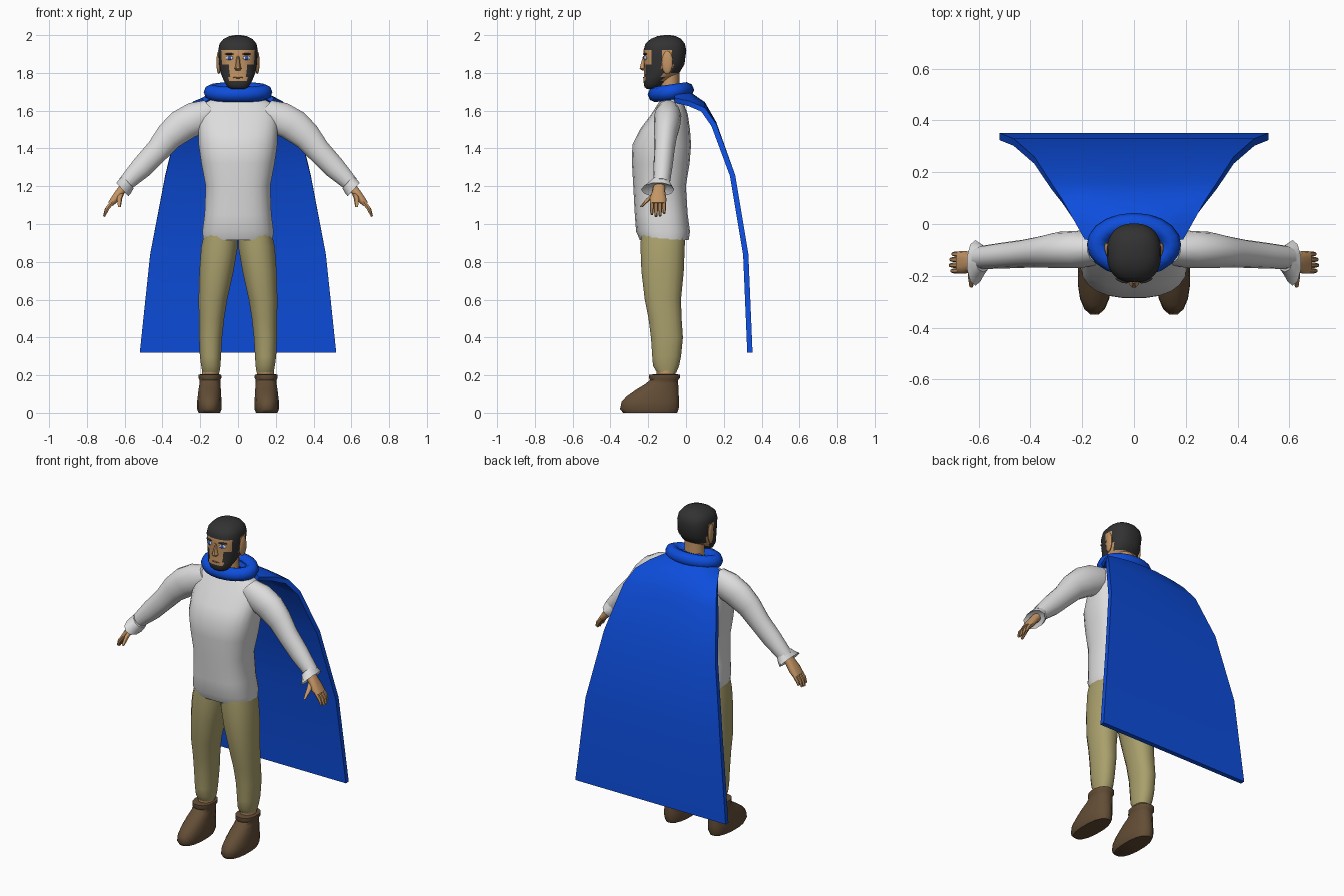
import bpy, bmesh, math
from mathutils import Vector


def material(name, r, g, b):
    m = bpy.data.materials.new(name)
    m.diffuse_color = (r, g, b, 1)
    return m


SKIN = material("skin", 0.55, 0.30, 0.13)
HAIR = material("dark_hair", 0.032, 0.032, 0.032)
SHIRT = material("white_cloth", 0.72, 0.72, 0.72)
PANTS = material("khaki_cloth", 0.40, 0.35, 0.15)
BLUE = material("blue_cloth", 0.004, 0.075, 0.72)
BOOT = material("brown_leather", 0.125, 0.075, 0.037)
WHITE = material("eye_white", 0.75, 0.75, 0.78)
IRIS = material("eye_blue", 0.03, 0.10, 0.55)
LIP = material("lip", 0.30, 0.13, 0.07)


def finish(name, bm, mats, mirror=False, angle=50):
    bmesh.ops.recalc_face_normals(bm, faces=bm.faces)
    me = bpy.data.meshes.new(name)
    bm.to_mesh(me)
    bm.free()
    o = bpy.data.objects.new(name, me)
    bpy.context.collection.objects.link(o)
    for m in mats:
        me.materials.append(m)
    bpy.context.view_layer.objects.active = o
    o.select_set(True)
    bpy.ops.object.shade_smooth_by_angle(angle=math.radians(angle))
    o.select_set(False)
    if mirror:
        o.modifiers.new("mirror", 'MIRROR')
    return o


def bridge(bm, a, b):
    n = len(a)
    return [bm.faces.new((a[j], a[(j + 1) % n], b[(j + 1) % n], b[j])) for j in range(n)]


def loft(name, stations, mat, axis=(0, 0, 1), n=14, power=2.0, mirror=False,
         steps=1, rule=None, cap=True):
    """Skin rings given as (x, y, z, half width across, half depth along y)."""
    full = []
    for s, e in zip(stations, stations[1:]):
        full += [[p + (q - p) * k / steps for p, q in zip(s, e)] for k in range(steps)]
    full.append(stations[-1])
    v = Vector((0, 1, 0))
    u = v.cross(Vector(axis).normalized())
    bm = bmesh.new()
    rings = []
    for x, y, z, a, b in full:
        ring = []
        for j in range(n):
            t = 2 * math.pi * (j + 0.5) / n
            c, s = math.cos(t), math.sin(t)
            c = math.copysign(abs(c) ** (2 / power), c)
            s = math.copysign(abs(s) ** (2 / power), s)
            ring.append(bm.verts.new(Vector((x, y, z)) + u * a * c + v * b * s))
        rings.append(ring)
    for a, b in zip(rings, rings[1:]):
        bridge(bm, a, b)
    if cap:
        bm.faces.new(rings[0])
        bm.faces.new(rings[-1])
    mats = mat if isinstance(mat, list) else [mat]
    if rule:
        for f in bm.faces:
            f.material_index = rule(f.calc_center_median())
    return finish(name, bm, mats, mirror)


def span(z, half, front, back, x=0):
    """Horizontal ring from its front and back limits."""
    return (x, (front + back) / 2, z, half, (back - front) / 2)


def blob(name, loc, size, mat, turn=0, mirror=True):
    bm = bmesh.new()
    bmesh.ops.create_uvsphere(bm, u_segments=14, v_segments=8, radius=1)
    c, s = math.cos(turn), math.sin(turn)
    for p in bm.verts:
        x, y, z = (p.co[i] * size[i] for i in range(3))
        p.co = Vector(loc) + Vector((x * c - y * s, x * s + y * c, z))
    return finish(name, bm, [mat], mirror)


# Shirt body
loft("shirt", [
    span(0.915, 0.185, -0.245, 0.015), span(0.96, 0.19, -0.265, 0.022),
    span(1.05, 0.178, -0.272, 0.01), span(1.2, 0.172, -0.28, 0.0),
    span(1.32, 0.195, -0.287, 0.02), span(1.42, 0.21, -0.285, 0.028),
    span(1.5, 0.212, -0.245, 0.022), span(1.58, 0.215, -0.185, 0.01),
    span(1.635, 0.19, -0.15, -0.01), span(1.675, 0.11, -0.12, -0.03)],
    SHIRT, n=24, power=2.6)

# Sleeves and cuffs
ARM = (0.42, 0, -0.38)
loft("sleeve", [
    (0.13, -0.095, 1.60, 0.075, 0.06), (0.20, -0.097, 1.57, 0.095, 0.072),
    (0.29, -0.10, 1.525, 0.09, 0.07), (0.365, -0.108, 1.465, 0.077, 0.06),
    (0.43, -0.115, 1.385, 0.065, 0.054), (0.51, -0.122, 1.30, 0.06, 0.05),
    (0.60, -0.13, 1.21, 0.042, 0.044)], SHIRT, axis=ARM, mirror=True)
loft("cuff", [
    (0.582, -0.135, 1.222, 0.046, 0.05), (0.598, -0.14, 1.2, 0.05, 0.068),
    (0.612, -0.15, 1.182, 0.05, 0.088), (0.606, -0.145, 1.195, 0.035, 0.05)],
    SHIRT, axis=ARM, n=10, mirror=True)

# Hands
HAND = (0.62, 0, -0.78)
loft("palm", [
    (0.59, -0.14, 1.21, 0.025, 0.03), (0.62, -0.145, 1.175, 0.024, 0.034),
    (0.65, -0.148, 1.135, 0.022, 0.044), (0.675, -0.148, 1.105, 0.016, 0.043)],
    SKIN, axis=HAND, n=10, power=2.6, mirror=True)
for i, (y, reach) in enumerate([(-0.181, 0.85), (-0.159, 1.0), (-0.137, 0.95), (-0.116, 0.75)]):
    loft(f"finger_{i + 1}", [
        (0.67, y, 1.11, 0.012, 0.0105),
        (0.67 + 0.026 * reach, y, 1.11 - 0.033 * reach, 0.012, 0.0105),
        (0.67 + 0.040 * reach, y, 1.11 - 0.070 * reach, 0.007, 0.007)],
        SKIN, axis=HAND, n=6, mirror=True)
loft("thumb", [
    (0.615, -0.15, 1.17, 0.016, 0.02), (0.628, -0.195, 1.135, 0.015, 0.015),
    (0.628, -0.238, 1.09, 0.008, 0.008)], SKIN, n=7, mirror=True)

# Trousers, ankles and boots
loft("trouser_leg", [
    span(0.95, 0.09, -0.24, 0.0, 0.09), span(0.88, 0.098, -0.243, -0.005, 0.098),
    span(0.75, 0.092, -0.238, -0.01, 0.114), span(0.6, 0.077, -0.22, -0.025, 0.133),
    span(0.5, 0.068, -0.2, -0.022, 0.14), span(0.4, 0.062, -0.187, -0.015, 0.145),
    span(0.3, 0.057, -0.18, -0.025, 0.146), span(0.25, 0.052, -0.176, -0.035, 0.144),
    span(0.215, 0.046, -0.155, -0.05, 0.143)], PANTS, n=16, power=2.3, mirror=True)
loft("ankle", [span(0.24, 0.046, -0.155, -0.055, 0.145),
               span(0.17, 0.046, -0.155, -0.055, 0.145)], SKIN, mirror=True)
loft("boot", [
    span(0.0, 0.058, -0.335, -0.045, 0.152), span(0.02, 0.066, -0.352, -0.036, 0.152),
    span(0.06, 0.066, -0.343, -0.034, 0.152), span(0.09, 0.063, -0.315, -0.036, 0.151),
    span(0.125, 0.06, -0.265, -0.038, 0.15), span(0.155, 0.056, -0.215, -0.04, 0.149),
    span(0.175, 0.056, -0.192, -0.04, 0.149), span(0.185, 0.062, -0.197, -0.031, 0.149),
    span(0.203, 0.061, -0.196, -0.031, 0.149), span(0.205, 0.05, -0.175, -0.045, 0.149)],
    BOOT, n=16, power=2.3, mirror=True)

# Neck
loft("neck", [span(1.6, 0.075, -0.14, -0.02), span(1.7, 0.06, -0.135, -0.035),
              span(1.82, 0.06, -0.14, -0.035)], SKIN)


# Head with hair and beard painted by region
def head_colour(c):
    if c.z > 1.92 or (c.y > -0.075 and c.z > 1.80):
        return 1
    sideburn = -0.175 < c.y < -0.12 and c.z > 1.78
    jaw = c.z < 1.845 and abs(c.x) > 0.045 and c.y < -0.12
    chin = c.z < 1.757 and c.y < -0.12
    return 1 if sideburn or jaw or chin else 0


loft("head", [
    span(1.715, 0.035, -0.208, -0.16), span(1.725, 0.055, -0.22, -0.14),
    span(1.757, 0.075, -0.226, -0.105), span(1.80, 0.092, -0.222, -0.035),
    span(1.845, 0.1, -0.222, -0.008), span(1.92, 0.105, -0.225, 0.002),
    span(1.955, 0.098, -0.215, -0.006), span(1.98, 0.077, -0.187, -0.026),
    span(1.995, 0.045, -0.15, -0.055), span(2.0, 0.015, -0.115, -0.085)],
    [SKIN, HAIR], n=36, power=2.4, steps=2, rule=head_colour)
loft("nose", [span(1.812, 0.012, -0.232, -0.2), span(1.822, 0.02, -0.247, -0.2),
              span(1.84, 0.014, -0.243, -0.2), span(1.89, 0.008, -0.228, -0.2)], SKIN, n=8)
blob("ear", (0.102, -0.1, 1.855), (0.012, 0.03, 0.062), SKIN, turn=-0.15)
blob("eye", (0.046, -0.2165, 1.879), (0.021, 0.007, 0.011), WHITE, turn=0.35)
blob("iris", (0.045, -0.2205, 1.879), (0.011, 0.006, 0.0105), IRIS, turn=0.35)
blob("eyebrow", (0.047, -0.2175, 1.9), (0.026, 0.008, 0.005), HAIR, turn=0.35)
blob("mouth", (0, -0.223, 1.775), (0.027, 0.006, 0.004), LIP, mirror=False)

# Cape collar: a soft roll around the neck, lower at the front
bm = bmesh.new()
rings = []
for i in range(20):
    t = 2 * math.pi * i / 20
    out = Vector((math.cos(t), math.sin(t), 0))
    mid = Vector((0.142 * out.x, -0.08 + 0.083 * out.y, 1.698 + 0.012 * out.y))
    rings.append([bm.verts.new(mid + out * 0.04 * math.cos(k * math.pi / 4)
                               + Vector((0, 0, 0.041 * math.sin(k * math.pi / 4))))
                  for k in range(8)])
for i in range(20):
    bridge(bm, rings[i], rings[(i + 1) % 20])
finish("cape_collar", bm, [BLUE])

# Cape: rows of (y, z, half width, droop at the edges)
rows = [(-0.06, 1.738, 0.19, 0.07), (0.02, 1.70, 0.235, 0.05), (0.10, 1.645, 0.28, 0.03),
        (0.16, 1.54, 0.32, 0.01), (0.26, 1.26, 0.385, 0), (0.33, 0.84, 0.465, 0),
        (0.352, 0.32, 0.52, 0)]
bm = bmesh.new()
grid = [[bm.verts.new((w * s / 4, y, z - d * (s / 4) ** 2)) for s in range(-4, 5)]
        for y, z, w, d in rows]
for a, b in zip(grid, grid[1:]):
    for j in range(8):
        bm.faces.new((a[j], b[j], b[j + 1], a[j + 1]))
bmesh.ops.recalc_face_normals(bm, faces=bm.faces)
bm.faces.ensure_lookup_table()
if bm.faces[-1].normal.y < 0:
    bmesh.ops.reverse_faces(bm, faces=bm.faces)
# Thickness grows towards the body
bm.normal_update()
inner = {v: bm.verts.new(v.co - v.normal * 0.028) for v in list(bm.verts)}
edges = [e for e in bm.edges if e.is_boundary]
for f in list(bm.faces):
    bm.faces.new([inner[v] for v in reversed(f.verts)])
for e in edges:
    p, q = e.verts
    bm.faces.new((p, q, inner[q], inner[p]))
finish("cape", bm, [BLUE], angle=40)
